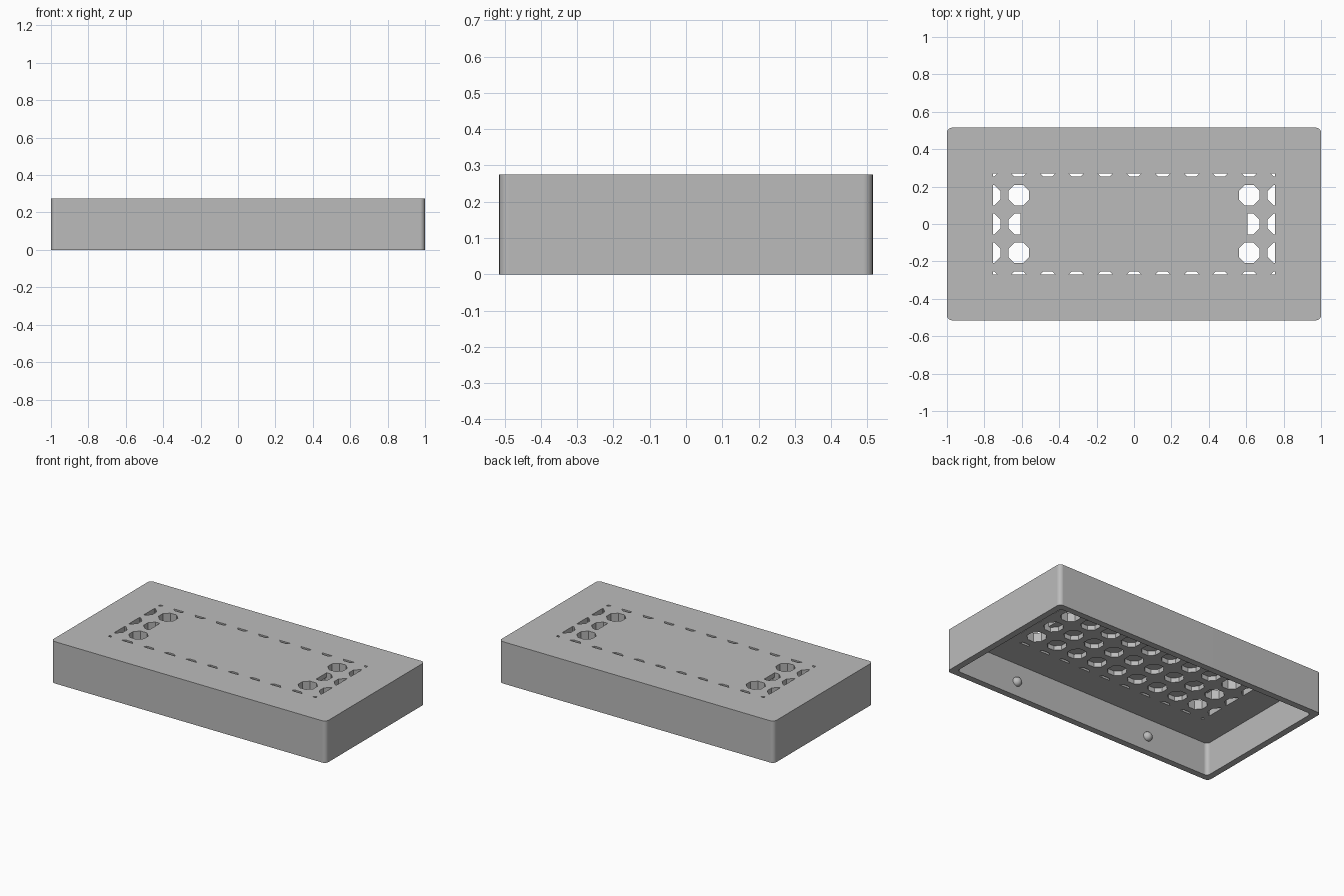
import bpy, bmesh, math
from mathutils import Vector

if "Cube" in bpy.data.objects:
    bpy.data.objects.remove(bpy.data.objects["Cube"], do_unlink=True)

HALF_X, HALF_Y, HEIGHT = 1.0, 0.515, 0.275
WALL, CEILING, POCKET = 0.042, 0.215, 0.245
PITCH, APOTHEM = 0.154, 0.055
FIELD_X, FIELD_Y, COVER_X = 0.755, 0.27, 0.607

grey = bpy.data.materials.new("plain_grey")
grey.use_nodes = True
colour = (0.5, 0.5, 0.5, 1)
grey.diffuse_color = colour
grey.node_tree.nodes["Principled BSDF"].inputs["Base Color"].default_value = colour


def make_object(name, bm):
    bmesh.ops.recalc_face_normals(bm, faces=bm.faces)
    mesh = bpy.data.meshes.new(name)
    bm.to_mesh(mesh)
    bm.free()
    mesh.materials.append(grey)
    obj = bpy.data.objects.new(name, mesh)
    bpy.context.collection.objects.link(obj)
    return obj


def activate(obj):
    bpy.ops.object.select_all(action='DESELECT')
    obj.select_set(True)
    bpy.context.view_layer.objects.active = obj


def rounded_box(name, hx, hy, z0, z1, radius, round_top):
    """Box with rounded upright edges and, if asked, a rounded top."""
    bm = bmesh.new()
    bmesh.ops.create_cube(bm, size=2)
    for v in bm.verts:
        v.co = (v.co.x * hx, v.co.y * hy, z1 if v.co.z > 0 else z0)
    edges = []
    for e in bm.edges:
        a, b = (v.co.z for v in e.verts)
        if a != b or (round_top and a == z1):
            edges.append(e)
    bmesh.ops.bevel(bm, geom=edges, offset=radius, segments=5,
                    profile=0.5, affect='EDGES')
    return make_object(name, bm)


def clip(bm, point, normal):
    """Cut away everything on the side the normal points to."""
    bmesh.ops.bisect_plane(bm, geom=bm.verts[:] + bm.edges[:] + bm.faces[:],
                           plane_co=point, plane_no=normal, clear_outer=True)


def add_octagon(bm, x, y):
    r = APOTHEM / math.cos(math.pi / 8)
    angles = [(i + 0.5) * math.pi / 4 for i in range(8)]
    bm.faces.new([bm.verts.new((x + r * math.cos(a), y + r * math.sin(a), 0.15))
                  for a in angles])


def hole_cutter(name, cells, z1, x_min=None, x_max=FIELD_X):
    """Octagon prisms clipped to the field; x_min and x_max act on both sides."""
    bm = bmesh.new()
    for k, j in cells:
        add_octagon(bm, k * PITCH, j * PITCH)
    for s in (-1, 1):
        clip(bm, (s * x_max, 0, 0), (s, 0, 0))
        clip(bm, (0, s * FIELD_Y, 0), (0, s, 0))
    if x_min is not None:
        strip = [f for f in bm.faces if abs(f.calc_center_median().x) < x_min]
        bmesh.ops.delete(bm, geom=strip, context='FACES')
    extruded = bmesh.ops.extrude_face_region(bm, geom=bm.faces[:])
    for g in extruded["geom"]:
        if isinstance(g, bmesh.types.BMVert):
            g.co.z = z1
    return make_object(name, bm)


def end_slot_cutter(side):
    """Outer half of the end hole in the middle row."""
    bm = bmesh.new()
    add_octagon(bm, side * 4 * PITCH, 0)
    clip(bm, (side * COVER_X, 0, 0), (-side, 0, 0))
    extruded = bmesh.ops.extrude_face_region(bm, geom=bm.faces[:])
    for g in extruded["geom"]:
        if isinstance(g, bmesh.types.BMVert):
            g.co.z = 0.4
    return make_object("end_slot_cutter", bm)


def subtract(target, cutter):
    cutter.hide_render = True
    mod = target.modifiers.new("cut", 'BOOLEAN')
    mod.operation = 'DIFFERENCE'
    mod.solver = 'EXACT'
    mod.object = cutter
    activate(target)
    bpy.ops.object.modifier_apply(modifier=mod.name)
    bpy.data.objects.remove(cutter, do_unlink=True)


# Hollow lid, open underneath
lid = rounded_box("lid_shell", HALF_X, HALF_Y, 0, HEIGHT, 0.027, True)
subtract(lid, rounded_box("cavity_cutter", HALF_X - WALL, HALF_Y - WALL,
                          -0.1, CEILING, 0.025, False))

# Grid of vents: the middle ones are blind pockets, the outer ones go through
grid = [(k, j) for k in range(-5, 6) for j in range(-2, 3)]
middle_ends = [(-4, 0), (4, 0)]
blind = [(k, j) for k, j in grid if abs(k) <= 3 and abs(j) <= 1]
through = [c for c in grid if c not in blind and c not in middle_ends]
subtract(lid, hole_cutter("pocket_cutter", blind, POCKET))
subtract(lid, hole_cutter("vent_cutter", through, 0.4))
subtract(lid, hole_cutter("end_pocket_cutter", middle_ends, POCKET, x_max=COVER_X))
for side in (-1, 1):
    subtract(lid, end_slot_cutter(side))

activate(lid)
bpy.ops.object.shade_smooth_by_angle(angle=math.radians(30))
weighted = lid.modifiers.new("even_shading", 'WEIGHTED_NORMAL')
weighted.keep_sharp = True

# Snap bumps on the inside of the long walls
for y, y_name in ((-1, "front"), (1, "back")):
    for x, x_name in ((-1, "right"), (1, "left")):
        bm = bmesh.new()
        bmesh.ops.create_uvsphere(bm, u_segments=24, v_segments=12, radius=0.03)
        bmesh.ops.translate(bm, verts=bm.verts,
                            vec=Vector((x * 0.5, y * (HALF_Y - WALL), 0.095)))
        bump = make_object(f"snap_bump_{y_name}_{x_name}", bm)
        activate(bump)
        bpy.ops.object.shade_smooth_by_angle(angle=math.radians(30))
